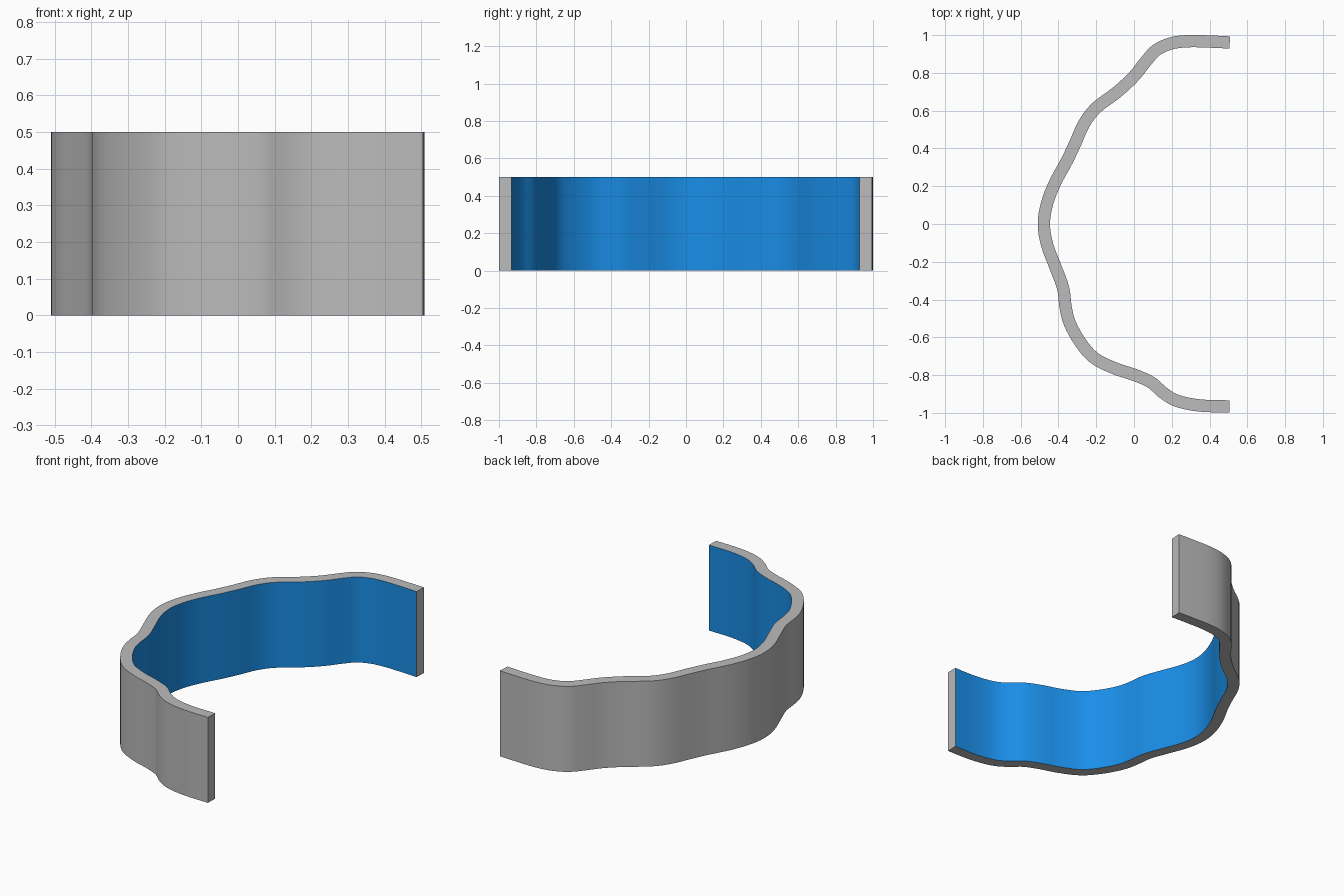
import bpy, bmesh
from mathutils import Vector

if "Cube" in bpy.data.objects:
    bpy.data.objects.remove(bpy.data.objects["Cube"])

HEIGHT, HALF_T, STEPS = 0.5, 0.0325, 4

# Centre line of the wavy band, seen from above
PATH = [(0.507, 0.961), (0.40, 0.966), (0.29, 0.968), (0.20, 0.957), (0.12, 0.922),
        (0.062, 0.86), (0.0, 0.782), (-0.09, 0.698), (-0.20, 0.615), (-0.265, 0.53),
        (-0.31, 0.43), (-0.355, 0.335), (-0.417, 0.22), (-0.46, 0.11), (-0.477, 0.0),
        (-0.46, -0.11), (-0.415, -0.23), (-0.375, -0.34), (-0.362, -0.44),
        (-0.34, -0.525), (-0.285, -0.625), (-0.21, -0.71), (-0.10, -0.765),
        (0.0, -0.798), (0.09, -0.838), (0.155, -0.894), (0.23, -0.937),
        (0.35, -0.961), (0.505, -0.966)]


def smooth_path(points):
    """Catmull-Rom curve through the points."""
    p = [Vector(q) for q in points]
    p = [2 * p[0] - p[1]] + p + [2 * p[-1] - p[-2]]
    out = []
    for a, b, c, d in zip(p, p[1:], p[2:], p[3:]):
        for i in range(STEPS):
            t = i / STEPS
            out.append(0.5 * (2 * b + (c - a) * t + (2 * a - 5 * b + 4 * c - d) * t**2
                              + (3 * b - a - 3 * c + d) * t**3))
    return out + [p[-2]]


def material(name, colour):
    m = bpy.data.materials.new(name)
    m.diffuse_color = colour
    m.use_nodes = True
    m.node_tree.nodes["Principled BSDF"].inputs["Base Color"].default_value = m.diffuse_color
    return m


path = smooth_path(PATH)
bm = bmesh.new()

# Rectangular section at each path point: inner/outer, bottom/top
rings = []
for i, p in enumerate(path):
    d = (path[min(i + 1, len(path) - 1)] - path[max(i - 1, 0)]).normalized()
    n = Vector((-d.y, d.x)) * HALF_T          # points to the inside of the bend
    inner, outer = p + n, p - n
    rings.append([bm.verts.new((q.x, q.y, z)) for q, z in
                  ((inner, 0), (inner, HEIGHT), (outer, HEIGHT), (outer, 0))])

# Walls, with the inner face coloured
for a, b in zip(rings, rings[1:]):
    for k in range(4):
        j = (k + 1) % 4
        f = bm.faces.new((a[k], a[j], b[j], b[k]))
        f.material_index = 1 if k == 0 else 0
# End caps
bm.faces.new(rings[0])
bm.faces.new(rings[-1])
bmesh.ops.recalc_face_normals(bm, faces=bm.faces)

mesh = bpy.data.meshes.new("wavy_band")
bm.to_mesh(mesh)
bm.free()
mesh.materials.append(material("grey", (0.5, 0.5, 0.5, 1)))
mesh.materials.append(material("blue", (0.01, 0.27, 0.8, 1)))
band = bpy.data.objects.new("wavy_band", mesh)
bpy.context.collection.objects.link(band)
bpy.context.view_layer.objects.active = band
band.select_set(True)
bpy.ops.object.shade_smooth_by_angle(angle=0.6)
